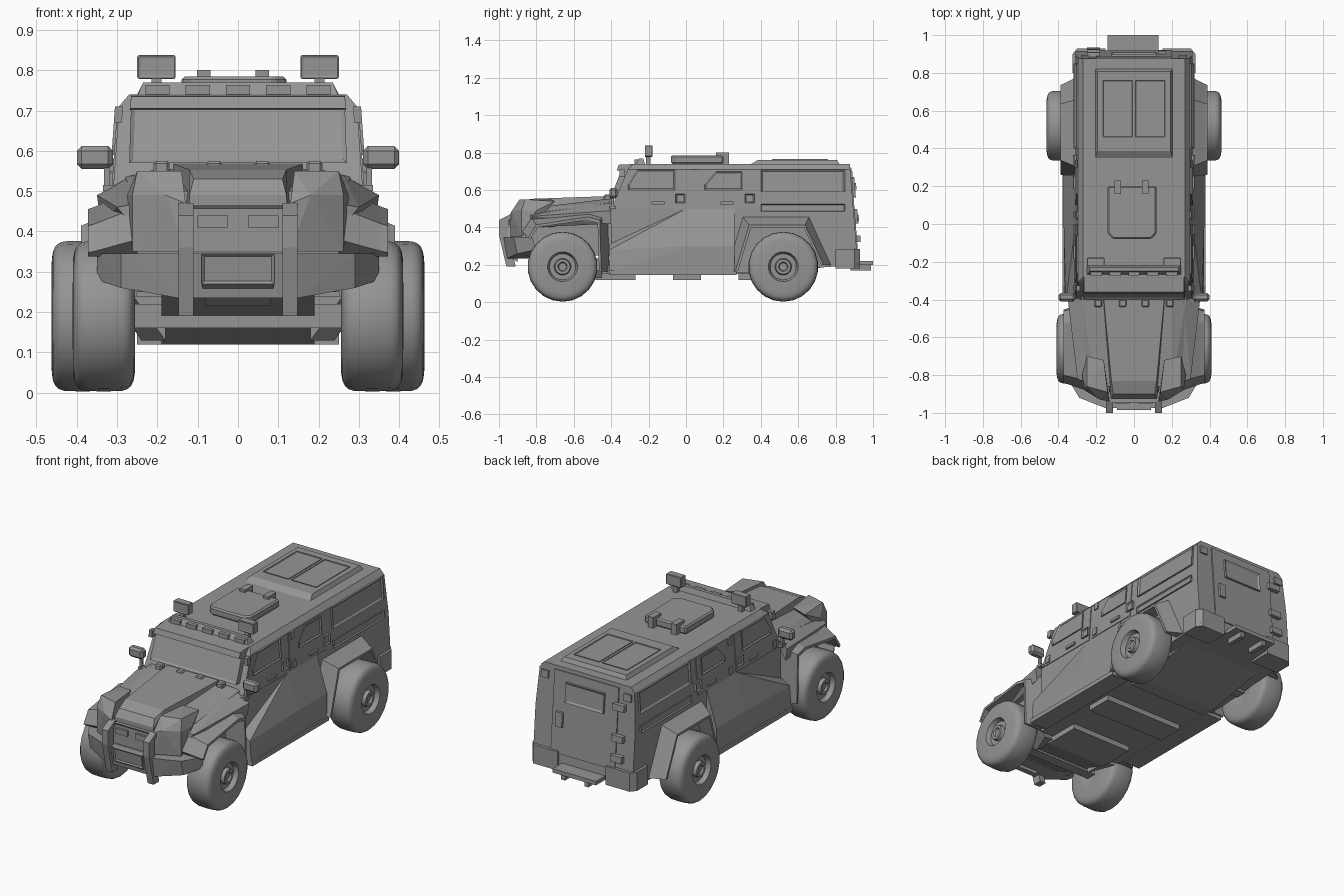
import bpy, bmesh, math
from itertools import product
from mathutils import Vector

if "Cube" in bpy.data.objects:
    bpy.data.objects.remove(bpy.data.objects["Cube"])

# Main lines of the vehicle
HALF, BELT, EAVE, ROOF, FLOOR = .31, .5, .71, .74, .16
COWL, NOSE, AXLE_Z, RADIUS = -.4, -.9, .19, .187
FRONT_AXLE, REAR_AXLE = -.66, .52
FORWARD, OUTWARD, BACKWARD, UPWARD = (Vector(v) for v in ((0, -1, 0), (1, 0, 0), (0, 1, 0), (0, 0, 1)))

grey = bpy.data.materials.new("matt grey")
grey.use_nodes = True
grey.diffuse_color = (.3, .3, .3, 1)
grey.node_tree.nodes["Principled BSDF"].inputs["Base Color"].default_value = grey.diffuse_color


def side(z):
    """Half width of the leaning cabin side."""
    return HALF - .07 * (z - BELT)


def tail(z):
    """Position of the leaning tail."""
    return .935 - .08 * z


def finish(name, bm, mirror=False, bevel=None):
    bmesh.ops.recalc_face_normals(bm, faces=bm.faces)
    mesh = bpy.data.meshes.new(name)
    bm.to_mesh(mesh)
    bm.free()
    mesh.materials.append(grey)
    ob = bpy.data.objects.new(name, mesh)
    bpy.context.collection.objects.link(ob)
    if bevel:
        modifier = ob.modifiers.new("bevel", "BEVEL")
        modifier.width, modifier.segments = bevel, 1
    if mirror:
        ob.modifiers.new("mirror", "MIRROR")
    return ob


def hull(name, points, inset=None, facing=FORWARD, depth=.007, **options):
    """Convex solid; the face turned towards facing may get a sunken panel."""
    bm = bmesh.new()
    for point in points:
        bm.verts.new(point)
    bmesh.ops.convex_hull(bm, input=bm.verts)
    bmesh.ops.dissolve_limit(bm, angle_limit=.02, verts=bm.verts, edges=bm.edges)
    bm.normal_update()
    if inset:
        face = max(bm.faces, key=lambda f: f.normal.dot(facing))
        bmesh.ops.inset_region(bm, faces=[face], thickness=inset)
        bmesh.ops.translate(bm, verts=face.verts, vec=facing * -depth)
    return finish(name, bm, **options)


def whole(name, half, **options):
    """Convex solid given by its left half."""
    return hull(name, half + [(-x, y, z) for x, y, z in half], **options)


def box(name, x, y, z, **options):
    return hull(name, product(x, y, z), **options)


def side_plate(name, profile, rise, **options):
    """Pair of plates on the cabin sides, from (y, z) points."""
    points = [(side(z) + d, y, z) for y, z in profile for d in (-.01, rise)]
    return hull(name, points, mirror=True, facing=OUTWARD, **options)


def tail_plate(name, x, z, rise, **options):
    points = [(a, tail(b) + d, b) for a, b, d in product(x, z, (-.01, rise))]
    return hull(name, points, facing=BACKWARD, **options)


def patch(y, z, width, height):
    """Rectangle about a centre, as a plate profile."""
    return list(product((y - width / 2, y + width / 2), (z - height / 2, z + height / 2)))


def window(bottom, top, y_front, y_back, rake):
    """Pane outline with a raked front post."""
    return [(y_front, bottom), (y_back, bottom), (y_back, top), (y_front + rake, top),
            (y_front, bottom + .03)]


def lathe(name, profile, x, y, sign):
    """Solid of revolution about an axle, from (radius, offset) points."""
    bm = bmesh.new()
    verts = [bm.verts.new((sign * (x + w), y, AXLE_Z + r)) for r, w in profile]
    edges = [bm.edges.new(pair) for pair in zip(verts, verts[1:])]
    bmesh.ops.spin(bm, geom=verts + edges, cent=(0, y, AXLE_Z), axis=OUTWARD, angle=math.tau, steps=22)
    bmesh.ops.remove_doubles(bm, verts=bm.verts, dist=.0005)
    ob = finish(name, bm)
    bpy.ops.object.select_all(action="DESELECT")
    ob.select_set(True)
    bpy.context.view_layer.objects.active = ob
    bpy.ops.object.shade_smooth_by_angle(angle=math.radians(40))


def arch(name, path, axle, inner_x, lip_x):
    """Wheel arch: a path on the body, drawn out and in towards the axle."""
    bm = bmesh.new()
    rings = []
    for y, z in path:
        root, centre = Vector((inner_x, y, z)), Vector((inner_x, axle, AXLE_Z))
        lip, under = root.lerp(centre, .15), root.lerp(centre, .22)
        reach = OUTWARD * (lip_x - inner_x)
        ring = [root, lip + reach * .85, lip.lerp(under, .3) + reach, under + reach, under]
        rings.append([bm.verts.new(p) for p in ring])
    for a, b in zip(rings, rings[1:]):
        for i in range(len(a)):
            bm.faces.new((a[i], a[i - 1], b[i - 1], b[i]))
    bm.faces.new(rings[0])
    bm.faces.new(rings[-1])
    return finish(name, bm, mirror=True)


# Wheels: rounded tyre section, dished hub and cap
WIDTH = .155
tyre = []
for i in range(13):
    a = math.pi * i / 12
    bulge = math.copysign(abs(math.cos(a)) ** .4, math.cos(a))
    tyre.append((.08 + (RADIUS - .08) * max(math.sin(a), 0) ** .4, WIDTH / 2 * (1 - bulge)))
hub = [(0, .02), (.08, 0), (.08, WIDTH), (.07, .13), (.045, .13), (.04, .15), (.025, .15), (.02, .14), (0, .14)]
for place, y, x in (("front", FRONT_AXLE, .255), ("rear", REAR_AXLE, .308)):
    for word, sign in (("left", 1), ("right", -1)):
        lathe(f"{place}_{word}_tyre", tyre, x, y, sign)
        lathe(f"{place}_{word}_hub", hub, x, y, sign)
    box(place + "_axle", (-x, x), (y - .03, y + .03), (AXLE_Z - .03, AXLE_Z + .03))

# Cabin and lower body
shoulders = ((HALF, BELT, COWL), (side(EAVE), EAVE, -.31), (.27, ROOF, -.28))
whole("cabin", [(x, y, z) for x, z, front in shoulders for y in (front, tail(z))])
whole("lower_body", [(HALF, COWL, BELT), (HALF, tail(BELT), BELT), (HALF, COWL, FLOOR),
                     (HALF, .35, FLOOR), (HALF, .82, .2), (HALF, tail(.2), .2)])
flank = [(HALF, -.41, .31), (.36, -.41, .28), (.37, -.41, FLOOR), (.3, -.41, FLOOR)]
for y in (0, .26):
    flank += [(HALF, y, BELT), (.372, y, .3), (.37, y, FLOOR), (.3, y, FLOOR)]
hull("door_flank", flank, mirror=True)
box("sill", (.27, .378), (-.41, .27), (.145, .17), mirror=True)

# Underside: sloping front and rear skid plates with a raised middle
whole("front_skid", [(.19, -.86, .3), (.19, -.86, .25), (.19, -.48, .12), (.19, -.27, .12), (.19, -.27, .2)])
box("mid_floor", (-.27, .27), (-.45, .4), (.15, .2))
whole("rear_skid", [(.25, .28, .2), (.25, .28, .12), (.25, .36, .12), (.25, .8, .2), (.25, .8, .3)])
box("cross_beam", (-.25, .25), (-.07, .08), (.12, .17))
hull("chassis_bracket", [(.18, -.6, .24), (.26, -.6, .24), (.26, -.45, .16), (.24, -.45, .13),
                         (.18, -.6, .13), (.18, -.45, .13)], mirror=True)

# Bonnet and nose
box("engine_bay", (-.25, .25), (-.86, COWL), (.25, .46))
whole("bonnet", [(.28, -.38, BELT), (.28, -.38, .535), (.2, -.4, .555), (.25, -.86, .36),
                 (.25, -.86, .47), (.2, -.86, BELT)])
whole("bonnet_panel", [(.17, COWL, BELT), (.16, COWL, .568), (.12, -.83, .553), (.11, NOSE, .53),
                       (.12, -.925, .49), (.13, -.925, .36)])
cowl = [(.13, -.94, .35), (.13, -.94, .47), (.18, -.93, .49), (.262, -.88, .35), (.262, -.88, .49),
        (.275, -.8, .49), (.14, -.89, .55), (.25, -.86, .55), (.16, -.72, .55), (.25, -.7, .54)]
hull("lamp_cowl", cowl, mirror=True)
box("grille", (-.13, .13), (-.945, -.85), (.34, .465), inset=.012)
box("grille_slot", (.025, .1), (-.95, -.92), (.41, .44), mirror=True)
for x in (.06, .19):
    box("bonnet_vent", (x - .02, x + .02), (-.44, COWL), (.54, .575), mirror=True, bevel=.006)

# Front bumper and guard bars
bumper = []
for x, y, low in ((.35, -.82, .28), (.29, -.92, .26), (.15, -.975, .235), (.15, -.85, .235)):
    bumper += [(x, y, .345), (x, y * .98, low)]
whole("front_bumper", bumper)
whole("winch_plate", [(.09, -.985, .345), (.09, -.975, .27), (.08, NOSE, .215), (.09, NOSE, .345)], inset=.01)
guard = [(-.94, .47), (-1, .44), (-1, .36), (-.96, .19)]
for a, b in zip(guard, guard[1:]):
    hull("guard_bar", [(x, y + d, z) for x, d, (y, z) in product((.11, .147), (0, .05), (a, b))], mirror=True)

# Wheel arches
arch("front_arch", [(-.88, .38), (-.83, .46), (-.5, .51), (-.42, .49), (-.41, FLOOR)], FRONT_AXLE, .25, .372)
arch("rear_arch", [(.21, FLOOR), (.3, .46), (.66, .46), (.78, .2)], REAR_AXLE, .3, .39)
hull("fender_ridge", [(.25, -.84, .4), (.25, -.84, .47), (.3, -.82, .46), (.26, COWL, .54),
                      (.35, COWL, .49), (.34, COWL, .42)], mirror=True)

# Windscreen, visor, roof rack and spotlights
whole("windscreen", [(.27, COWL, .57), (.27, -.36, .57), (.265, -.34, .72), (.26, -.28, ROOF)], inset=.014)
whole("visor", [(.268, -.37, .705), (.265, -.36, .735), (.265, -.27, ROOF), (.268, -.3, .7)])
whole("roof_rack", [(.25, -.27, .735), (.235, -.25, .77), (.235, -.23, .77), (.25, -.22, ROOF)])
for x in (0, .1, .2):
    box("rack_tab", (x - .03, x + .03), (-.275, -.25), (ROOF, .763), mirror=True)
box("spotlight", (.155, .25), (-.222, -.178), (.778, .838), mirror=True, bevel=.01, inset=.008, depth=.004)
box("spotlight_post", (.19, .215), (-.215, -.19), (ROOF, .785), mirror=True)

# Roof hatch and rear roof panel
outline = [(-.14, .2), (-.14, -.05), (-.11, -.08), (.09, -.08), (.12, -.05), (.12, .2)]
hull("hatch", [(x, y, z) for x, y in outline for z in (ROOF, .785)], bevel=.008)
for x in (-.085, .06):
    box("hatch_hinge", (x - .017, x + .017), (.16, .23), (ROOF, .8))
whole("rear_roof_panel", [(.205 - d, y, ROOF + 1.8 * d) for d in (0, .012) for y in (.35 + 3 * d, .82 - d)])
box("roof_skylight", (.008, .165), (.46, .76), (ROOF, .765), mirror=True, inset=.01, facing=UPWARD)

# Side doors, windows and panels
side_plate("front_door", window(BELT, EAVE, -.37, 0, .07), .004)
side_plate("rear_door", patch(.18, .605, .32, .21), .004)
side_plate("front_window", window(.6, EAVE, -.31, -.06, .05), .01, inset=.012)
side_plate("rear_window", window(.6, .7, .1, .3, .06), .01, inset=.012)
side_plate("cargo_window", patch(.625, .65, .45, .12), .01, inset=.014)
side_plate("cargo_panel", patch(.625, .505, .45, .04), .008, inset=.006)
for y in (-.03, .34):
    side_plate("door_lock", patch(y, .555, .05, .05), .014, inset=.008)
    side_plate("door_handle", patch(y - .12, .53, .07, .015), .014)
for y, z in product((-.34, .05), (.53, .69)):
    side_plate("door_hinge", patch(y, z, .03, .04), .01)

# Mirrors
box("mirror_head", (HALF, .4), (-.41, -.365), (.555, .612), mirror=True, bevel=.012)
box("mirror_stalk", (.318, .332), (COWL, -.385), (BELT, .57), mirror=True)
box("mirror_foot", (.28, .335), (-.41, -.375), (BELT, .515), mirror=True)

# Tail
tail_plate("back_door", (-.2, .2), (.27, .72), .006)
tail_plate("back_window", (-.12, .12), (.56, .67), .018, inset=.016)
for z in (.34, .45, .62):
    tail_plate("back_hinge", (-.25, -.18), (z - .018, z + .018), .025)
tail_plate("back_handle", (.13, .17), (.42, BELT), .02)
for sign in (-1, 1):
    tail_plate("tail_lamp", (sign * .235, sign * .28), (.66, .7), .01)
corner = [(.15, .8), (.325, .8), (.325, .9), (.3, .93), (.15, .93)]
hull("rear_bumper", [(x, y, z) for x, y in corner for z in (.18, .285)], mirror=True)
box("rear_step", (-.14, .13), (.85, 1), (.2, .222))
box("step_bracket", (.06, .085), (.88, .99), (.17, .21), mirror=True)
